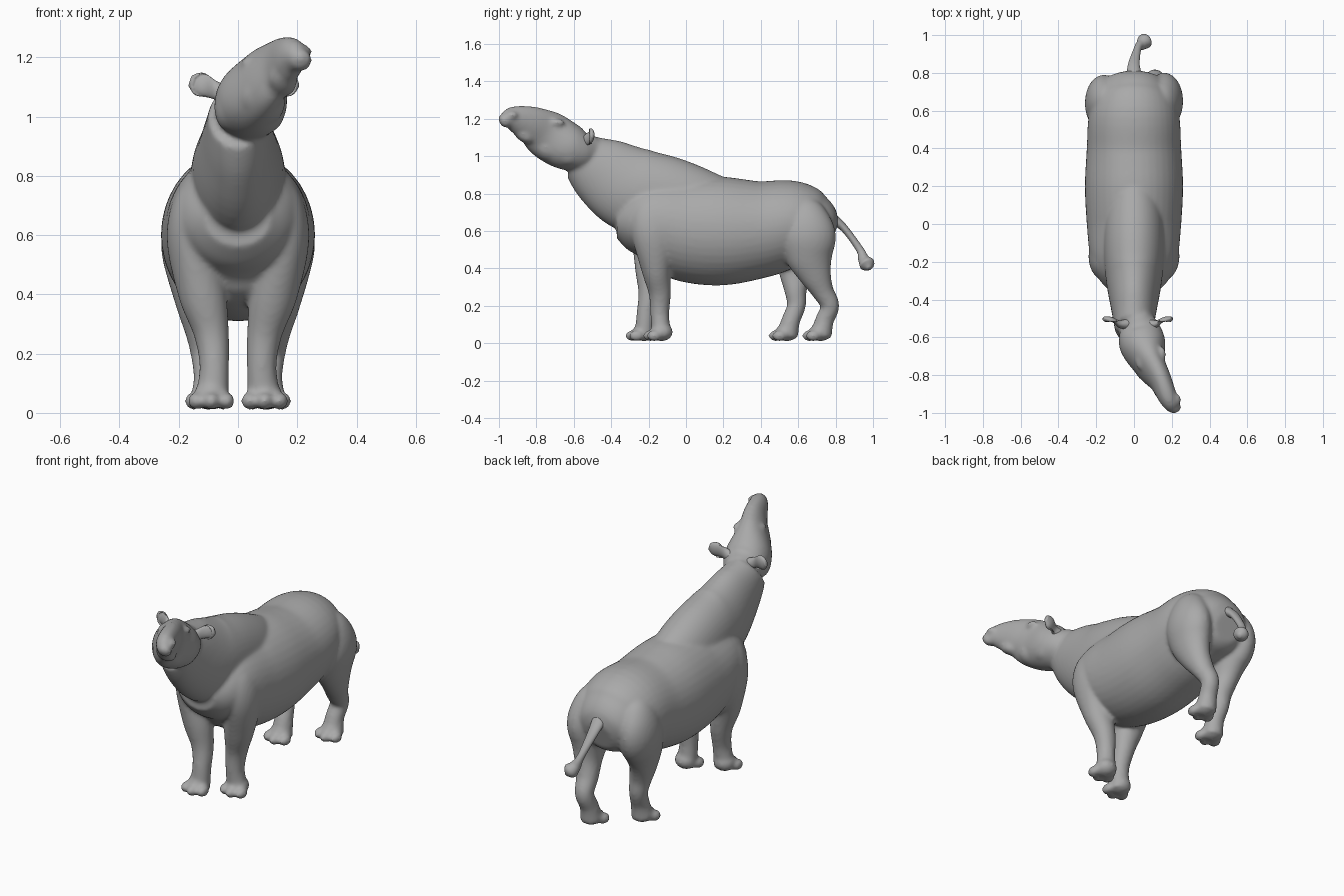
import bpy, bmesh, math
from mathutils import Vector, Matrix

default_cube = bpy.data.objects.get("Cube")
if default_cube:
    bpy.data.objects.remove(default_cube, do_unlink=True)

grey = (.4, .4, .4, 1)
hide = bpy.data.materials.new("grey hide")
hide.use_nodes = True
hide.diffuse_color = grey
hide.node_tree.nodes["Principled BSDF"].inputs["Base Color"].default_value = grey


def spline(before, start, end, after, t):
    """Smooth value between start and end."""
    leave = (Vector(end) - Vector(before)) / 2
    arrive = (Vector(after) - Vector(start)) / 2
    span = Vector(end) - Vector(start)
    bend = (leave + arrive - span * 2) * t + span * 3 - leave * 2 - arrive
    return Vector(start) + (leave + bend * t) * t


def loft(mesh, keys, reference=Vector((1, 0, 0)), sides=40, steps=6):
    """Skin smooth elliptical rings (x, y, z, half width, half depth)."""
    padded = [keys[0], *keys, keys[-1]]
    points = [spline(*padded[i:i + 4], step / steps)
              for i in range(len(keys) - 1) for step in range(steps)]
    points.append(Vector(keys[-1]))
    centres = [Vector(point[:3]) for point in points]
    last = len(points) - 1
    rings = []
    for i, point in enumerate(points):
        along = (centres[min(i + 1, last)] - centres[max(i - 1, 0)]).normalized()
        across = (reference - along * along.dot(reference)).normalized()
        up = across.cross(along)
        angles = [math.tau * n / sides for n in range(sides)]
        rings.append([mesh.verts.new(centres[i] + across * point[3] * math.cos(angle)
                                     + up * point[4] * math.sin(angle)) for angle in angles])
    for ring, following in zip(rings, rings[1:]):
        for n in range(sides):
            mesh.faces.new((ring[n - 1], ring[n], following[n], following[n - 1]))
    mesh.faces.new(reversed(rings[0]))
    mesh.faces.new(rings[-1])


def ball(mesh, centre, radii, tilt=0):
    """Add an ellipsoid of flesh."""
    placing = Matrix.Translation(centre) @ Matrix.Rotation(tilt, 4, 'X')
    bmesh.ops.create_uvsphere(mesh, u_segments=24, v_segments=16, radius=1,
                              matrix=placing @ Matrix.Diagonal((*radii, 1)))


def finish(mesh, name):
    """Turn the working mesh into a smooth grey object."""
    bmesh.ops.recalc_face_normals(mesh, faces=mesh.faces)
    data = bpy.data.meshes.new(name)
    mesh.to_mesh(data)
    mesh.free()
    data.materials.append(hide)
    data.shade_smooth()
    made = bpy.data.objects.new(name, data)
    bpy.context.collection.objects.link(made)
    return made


def leg(mesh, side, keys, shift, span):
    """Loft a leg whose lower part is shifted along y, then add its foot."""
    placed = []
    for x, y, z, width, depth in keys:
        lean = shift * max(0, min(1, (.6 - z) / span))
        placed.append((side * x, y + lean, z, width, depth))
    loft(mesh, placed)
    foot_x, foot_y = placed[-1][:2]
    # Heel pad and three hoofed toes
    ball(mesh, (foot_x, foot_y, .06), (.06, .06, .05))
    for toe in (-1, 0, 1):
        forward = .06 - .02 * abs(toe)
        ball(mesh, (foot_x + toe * .05, foot_y - forward, .04), (.03, .04, .03))


body = bmesh.new()

# Barrel of the torso, rump to chest: y, z, half width, half height
torso = [(.79, .57, .08, .08), (.76, .58, .15, .13), (.68, .61, .2, .19), (.57, .64, .24, .23),
         (.4, .61, .25, .26), (.2, .6, .26, .29), (0, .61, .25, .28),
         (-.18, .65, .23, .23), (-.3, .65, .18, .16), (-.37, .65, .11, .09)]
loft(body, [(0, *ring) for ring in torso])

# Withers and neck
neck = [(.26, .7, .1, .15), (.08, .74, .15, .19), (-.1, .79, .16, .21),
        (-.28, .82, .15, .23), (-.45, .92, .12, .19), (-.56, 1, .1, .13)]
loft(body, [(0, *ring) for ring in neck])

# Skull and snout, turned to the left
loft(body, [(.01, -.48, 1.04, .07, .07), (.03, -.56, 1.03, .11, .11), (.05, -.65, 1.06, .12, .13),
            (.09, -.75, 1.12, .08, .13), (.14, -.83, 1.17, .06, .1),
            (.18, -.92, 1.2, .05, .07), (.21, -.97, 1.2, .04, .04)])

# Overhanging lip, lower jaw and jowl
ball(body, (.21, -.97, 1.19), (.04, .03, .04), .5)
ball(body, (.15, -.87, 1.12), (.05, .07, .04), -.7)
ball(body, (.08, -.75, 1.05), (.08, .1, .07), -.7)

# Cheeks, brows and nostrils
for side in (-1, 1):
    ball(body, (.04 + side * .07, -.63, 1.03), (.05, .08, .08))
    ball(body, (.09 + side * .06, -.71 + side * .02, 1.18), (.02, .04, .02))
    ball(body, (.2 + side * .03, -.93, 1.22), (.02, .03, .02))

# Front legs, the right one set further forward
front_leg = [(.11, -.15, .77, .05, .06), (.14, -.17, .7, .08, .12), (.16, -.17, .58, .08, .12),
             (.12, -.16, .4, .08, .08), (.09, -.14, .27, .06, .06),
             (.08, -.14, .15, .05, .05), (.09, -.13, .03, .06, .05)]
leg(body, 1, front_leg, 0, .6)
leg(body, -1, front_leg, -.1, .6)

# Hind legs, the right one set further forward
hind_leg = [(.1, .6, .74, .06, .07), (.14, .63, .68, .09, .12), (.16, .65, .58, .1, .15),
            (.15, .66, .47, .09, .13), (.14, .69, .37, .07, .09), (.12, .73, .28, .06, .06),
            (.11, .77, .2, .05, .05), (.1, .74, .12, .05, .05), (.1, .72, .04, .06, .06)]
leg(body, 1, hind_leg, 0, .4)
leg(body, -1, hind_leg, -.18, .4)

# Blend the flesh into one skin
skin = finish(body, "body")
blend = skin.modifiers.new("blend", 'REMESH')
blend.mode = 'VOXEL'
blend.voxel_size = .01
blend.use_smooth_shade = True
soften = skin.modifiers.new("soften", 'SMOOTH')
soften.factor = .5
soften.iterations = 10

# Ears: thick, cupped leaves swept back
for side, name in ((1, "left_ear"), (-1, "right_ear")):
    ear = bmesh.new()
    root = .02
    leaf = [(.05, -.53, 1.07, .03, .03), (.1, -.53, 1.09, .02, .03), (.15, -.51, 1.11, .02, .04),
            (.18, -.5, 1.12, .01, .02)]
    loft(ear, [(root + side * out, *ring) for out, *ring in leaf], Vector((0, 1, 0)))
    # Hollow the front of the leaf
    for vert in ear.verts:
        reach = (abs(vert.co.x - root) - .1) / .08
        if vert.co.y < -.52 and 0 < reach < 1:
            vert.co.y += .02 * math.sin(reach * math.pi)
    finish(ear, name)

# Tail with tufted end
tail = bmesh.new()
loft(tail, [(0, .7, .72, .05, .05), (0, .79, .66, .04, .03), (0, .85, .61, .03, .02),
            (.02, .93, .5, .02, .02), (.04, .95, .45, .03, .03),
            (.06, .97, .42, .04, .04), (.08, .98, .4, .01, .01)])
finish(tail, "tail")
